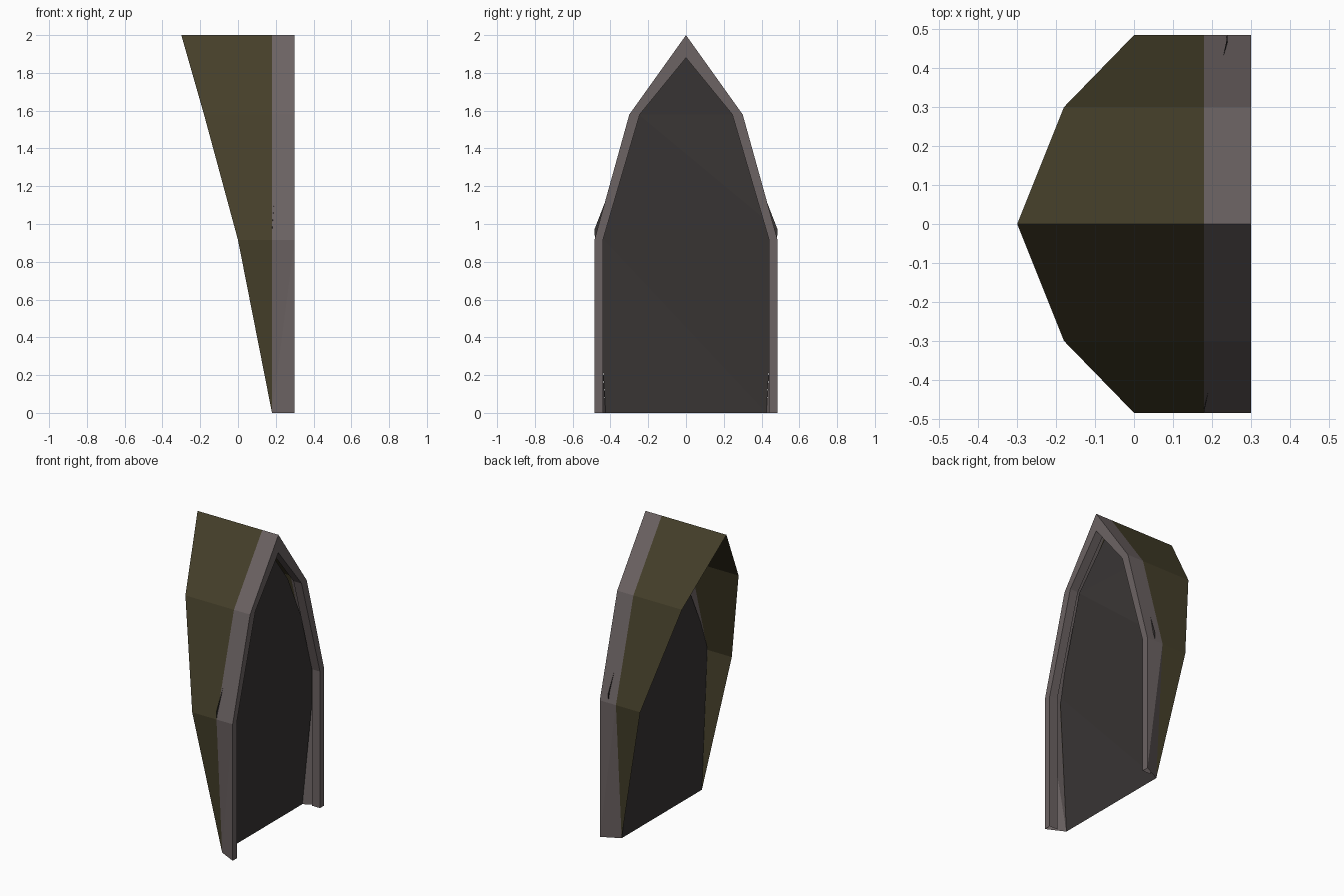
import bpy, bmesh

if "Cube" in bpy.data.objects:
    bpy.data.objects.remove(bpy.data.objects["Cube"])


def material(name, rgb):
    m = bpy.data.materials.new(name)
    m.diffuse_color = (*rgb, 1)
    m.use_nodes = True
    m.node_tree.nodes["Principled BSDF"].inputs["Base Color"].default_value = m.diffuse_color
    return m


def arch(half):
    """Mirror a half outline (base to apex) into a full arch path."""
    return half + [(x, -y, z) for x, y, z in reversed(half[:-1])]


def build(name, mat, paths):
    """Loft flat-shaded strips between matching point paths."""
    bm = bmesh.new()
    rows = [[bm.verts.new(p) for p in path] for path in paths]
    for a, b in zip(rows, rows[1:]):
        for i in range(len(a) - 1):
            # split each quad along the same diagonal, skipping collapsed sides
            for tri in ((a[i], a[i + 1], b[i]), (a[i + 1], b[i + 1], b[i])):
                if len({tuple(v.co) for v in tri}) == 3:
                    bm.faces.new(tri)
    bmesh.ops.remove_doubles(bm, verts=bm.verts, dist=0.0005)
    bmesh.ops.dissolve_limit(bm, angle_limit=0.002, verts=bm.verts, edges=bm.edges)
    bmesh.ops.recalc_face_normals(bm, faces=bm.faces)
    me = bpy.data.meshes.new(name)
    bm.to_mesh(me)
    bm.free()
    me.materials.append(mat)
    ob = bpy.data.objects.new(name, me)
    bpy.context.collection.objects.link(ob)
    return ob


stone = material("frame_grey", (0.15, 0.125, 0.125))
olive = material("hood_olive", (0.06, 0.05, 0.023))
dark = material("panel_dark", (0.04, 0.035, 0.034))

# Arch outlines, base to apex; the base pinches in at the back of the frame
outer = [(0.485, 0), (0.485, 0.915), (0.30, 1.58), (0, 2.0)]
inner = [(0.44, 0), (0.44, 0.915), (0.245, 1.58), (0, 1.88)]
frame_back = arch([(0.18, 0.425, 0)] + [(0.18, y, z) for y, z in outer[1:]])
frame_front = arch([(0.30, y, z) for y, z in outer])
lip_front = arch([(0.30, y, z) for y, z in inner])
lip_back = arch([(0.24, y, z) for y, z in inner])

# Pointed frame: outer wall, front face, inner lip
build("arch_frame", stone, [frame_back, frame_front, lip_front, lip_back])

# Hood sweeping back from the frame, deepest at the apex
hood_rim = arch([(x, y, z) for x, (y, z) in zip((0, -0.18, -0.30), outer[1:])])
hood_rim = [frame_back[0]] + hood_rim + [frame_back[-1]]
build("hood", olive, [frame_back, hood_rim])

# Slightly twisted inner panel: its +y edge sits further forward than its -y edge
left_edge = [(0.18, -0.425, 0), (0.18, -0.485, 0.97), (0.195, -0.25, 1.58), (0.21, 0, 1.90)]
right_edge = [(0.18, 0.425, 0), (0.24, 0.485, 0.97), (0.225, 0.25, 1.58), (0.21, 0, 1.90)]
# Upper edges cross over so the shoulders level out toward the apex
left_edge[2], right_edge[2] = (0.225, -0.25, 1.58), (0.195, 0.25, 1.58)
build("inner_panel", dark, [left_edge, right_edge])
